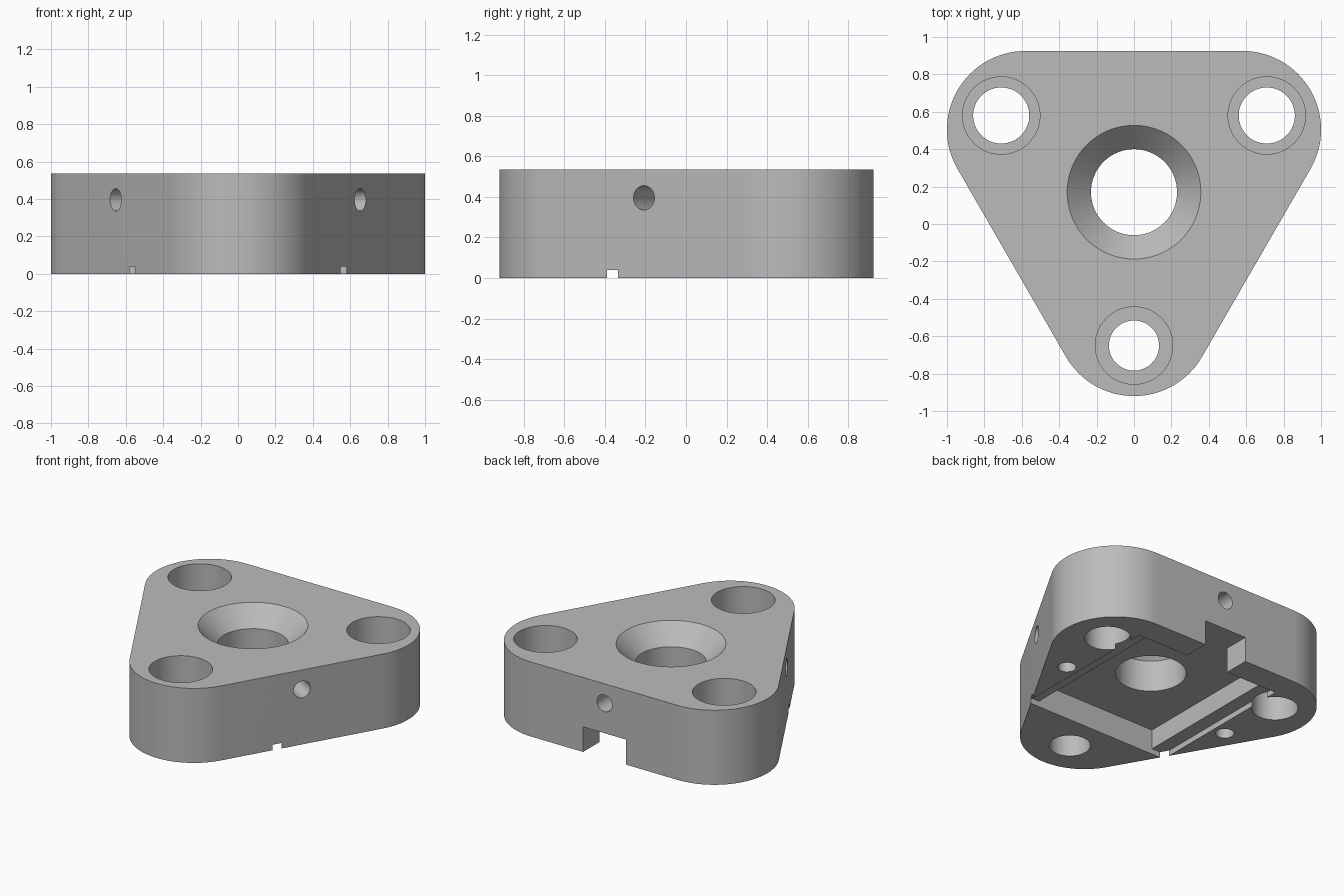
import bpy
import bmesh
from math import pi, radians, sin, cos
from mathutils import Matrix, Vector

cube = bpy.data.objects.get("Cube")
if cube:
    bpy.data.objects.remove(cube, do_unlink=True)

HEIGHT = 0.535
CENTRE_Y = 0.17

# Single metal grey
grey = bpy.data.materials.new("machined grey")
grey.use_nodes = True
colour = (0.5, 0.5, 0.5, 1)
grey.diffuse_color = colour
grey.node_tree.nodes["Principled BSDF"].inputs["Base Color"].default_value = colour


def make_object(name, bm):
    bmesh.ops.recalc_face_normals(bm, faces=bm.faces)
    mesh = bpy.data.meshes.new(name)
    bm.to_mesh(mesh)
    bm.free()
    mesh.materials.append(grey)
    obj = bpy.data.objects.new(name, mesh)
    bpy.context.collection.objects.link(obj)
    return obj


def cut(target, bm):
    """Subtract the bmesh solid from the target."""
    cutter = make_object("cutter", bm)
    cutter.hide_render = True
    mod = target.modifiers.new("cut", "BOOLEAN")
    mod.operation = "DIFFERENCE"
    mod.solver = "EXACT"
    mod.object = cutter
    bpy.context.view_layer.objects.active = target
    bpy.ops.object.modifier_apply(modifier=mod.name)
    bpy.data.objects.remove(cutter, do_unlink=True)


def drill(target, start, end, r1, r2=None, segments=64):
    """Cut a round or tapered hole between two points."""
    start, end = Vector(start), Vector(end)
    axis = end - start
    turn = axis.to_track_quat("Z", "Y").to_matrix().to_4x4()
    bm = bmesh.new()
    bmesh.ops.create_cone(bm, cap_ends=True, segments=segments, radius1=r1,
                          radius2=r1 if r2 is None else r2, depth=axis.length,
                          matrix=Matrix.Translation((start + end) / 2) @ turn)
    cut(target, bm)


def mill(target, half_width, y0, y1, depth):
    """Cut a rectangular pocket upwards from the underside."""
    bm = bmesh.new()
    bmesh.ops.create_cube(bm, size=1)
    bmesh.ops.scale(bm, verts=bm.verts, vec=(2 * half_width, y1 - y0, depth + 0.1))
    bmesh.ops.translate(bm, verts=bm.verts, vec=(0, (y0 + y1) / 2, (depth - 0.1) / 2))
    cut(target, bm)


# Rounded triangular body
bm = bmesh.new()
outline = []
for k in range(3):
    mid = radians(-90 + 120 * k)
    cx, cy = 0.67 * cos(mid), CENTRE_Y + 0.67 * sin(mid)
    for i in range(33):
        a = mid - pi / 3 + 2 * pi / 3 * i / 32
        outline.append(bm.verts.new((cx + 0.42 * cos(a), cy + 0.42 * sin(a), 0)))
base = bm.faces.new(outline)
top = bmesh.ops.extrude_face_region(bm, geom=[base])["geom"]
bmesh.ops.translate(bm, verts=[v for v in top if isinstance(v, bmesh.types.BMVert)],
                    vec=(0, 0, HEIGHT))
plate = make_object("triangular_mounting_plate", bm)

# Underside: shallow ledge, deep pocket, channel to the back
mill(plate, 0.58, -0.39, 0.74, 0.04)
mill(plate, 0.48, -0.39, 0.74, 0.18)
mill(plate, 0.17, 0.6, 1.1, 0.18)

# Central bore with a wide countersink
drill(plate, (0, CENTRE_Y, -0.1), (0, CENTRE_Y, 0.7), 0.23, segments=96)
drill(plate, (0, CENTRE_Y, 0.405), (0, CENTRE_Y, HEIGHT + 0.02), 0.23, 0.377, segments=96)

# Counterbored corner holes
for x, y, r in ((0.71, 0.58, 0.15), (-0.71, 0.58, 0.15), (0, -0.65, 0.134)):
    drill(plate, (x, y, -0.1), (x, y, 0.7), r)
    drill(plate, (x, y, 0.26), (x, y, 0.7), 0.207)

# Blind screw holes in the middle of each side
for k in range(3):
    a = radians(-30 + 120 * k)
    ends = [(d * cos(a), CENTRE_Y + d * sin(a), 0.395) for d in (0.9, 0.52)]
    drill(plate, ends[0], ends[1], 0.06, segments=32)

# Blind pin holes in the underside
for side in (-1, 1):
    drill(plate, (side * 0.67, 0.12, -0.1), (side * 0.67, 0.12, 0.25), 0.06, segments=32)

# Smooth the round walls and keep the machined edges sharp
bpy.ops.object.select_all(action="DESELECT")
plate.select_set(True)
bpy.context.view_layer.objects.active = plate
bpy.ops.object.shade_smooth_by_angle(angle=radians(25))
